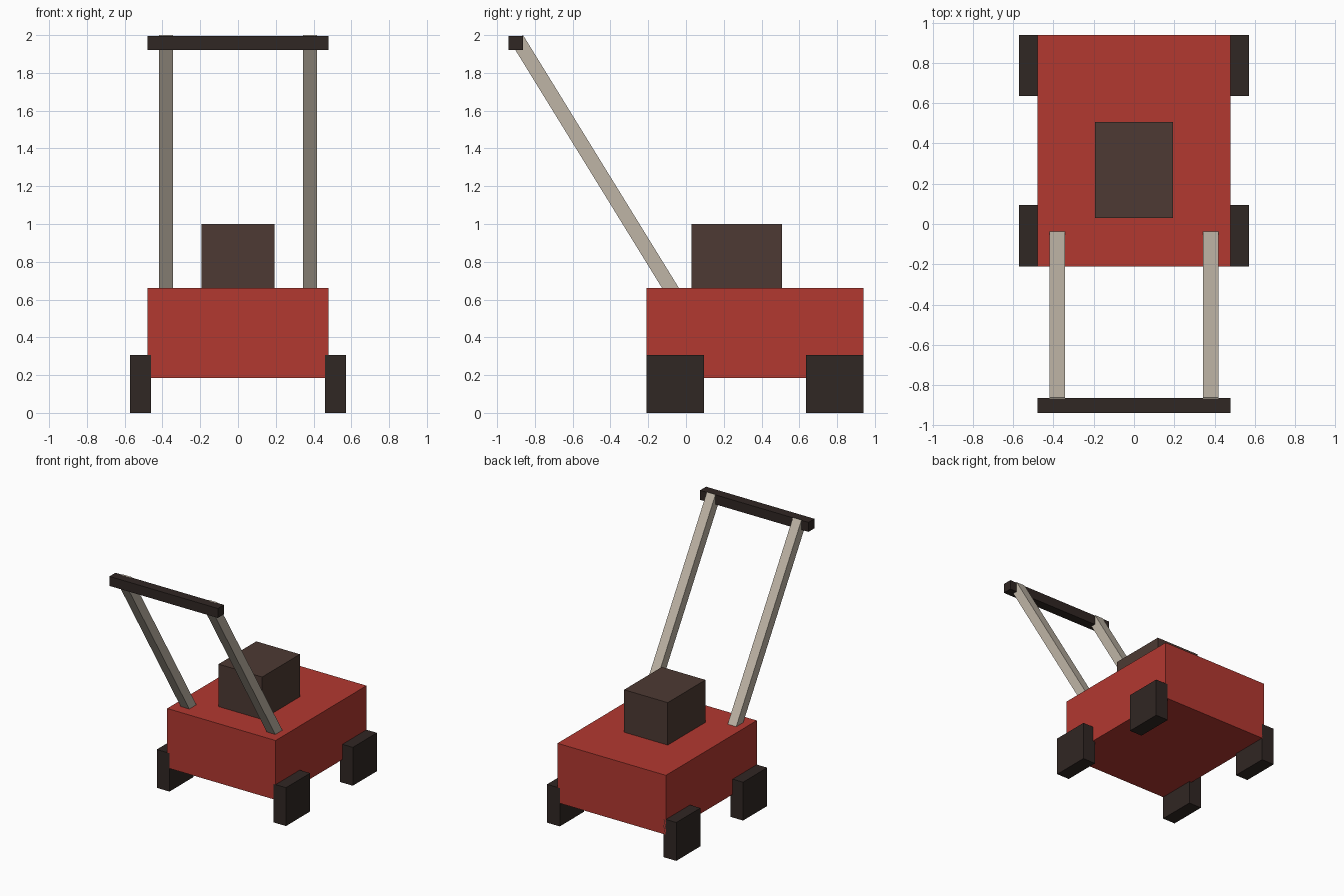
import bpy
from mathutils import Vector

if "Cube" in bpy.data.objects:
    bpy.data.objects.remove(bpy.data.objects["Cube"])


def material(name, rgb):
    m = bpy.data.materials.new(name)
    m.diffuse_color = (*rgb, 1)
    m.use_nodes = True
    m.node_tree.nodes["Principled BSDF"].inputs["Base Color"].default_value = m.diffuse_color
    return m


red = material("red_paint", (0.45, 0.04, 0.03))
brown = material("engine_brown", (0.075, 0.042, 0.033))
black = material("dark_rubber", (0.03, 0.02, 0.017))
metal = material("bare_metal", (0.52, 0.46, 0.38))


def box(name, lo, hi, mat):
    lo, hi = Vector(lo), Vector(hi)
    bpy.ops.mesh.primitive_cube_add(size=1, location=(lo + hi) / 2)
    ob = bpy.context.object
    ob.name = name
    ob.scale = hi - lo
    ob.data.materials.append(mat)
    return ob


def beam(name, start, end, width, mat):
    start, end = Vector(start), Vector(end)
    axis = end - start
    bpy.ops.mesh.primitive_cube_add(size=1, location=(start + end) / 2)
    ob = bpy.context.object
    ob.name = name
    ob.scale = (width, width, axis.length)
    # tilt about x only, keeping the square section aligned
    ob.rotation_euler = Vector((0, 0, 1)).rotation_difference(axis).to_euler()
    ob.data.materials.append(mat)
    return ob


# Deck and engine block
box("deck", (-0.48, -0.21, 0.185), (0.48, 0.94, 0.66), red)
box("engine", (-0.193, 0.03, 0.64), (0.193, 0.507, 1.0), brown)

# Wheels and handle posts on both sides
for side, s in (("left", -1), ("right", 1)):
    for end, y in (("front", -0.21), ("back", 0.635)):
        x0, x1 = sorted((s * 0.46, s * 0.572))
        box(f"{end}_{side}_wheel", (x0, y, 0), (x1, y + 0.305, 0.307), black)
    beam(f"{side}_handle_post", (s * 0.381, -0.06, 0.625),
         (s * 0.381, -0.895, 1.98), 0.076, metal)

# Grip bar across the posts
box("handle_bar", (-0.48, -0.94, 1.92), (0.48, -0.864, 1.996), black)
